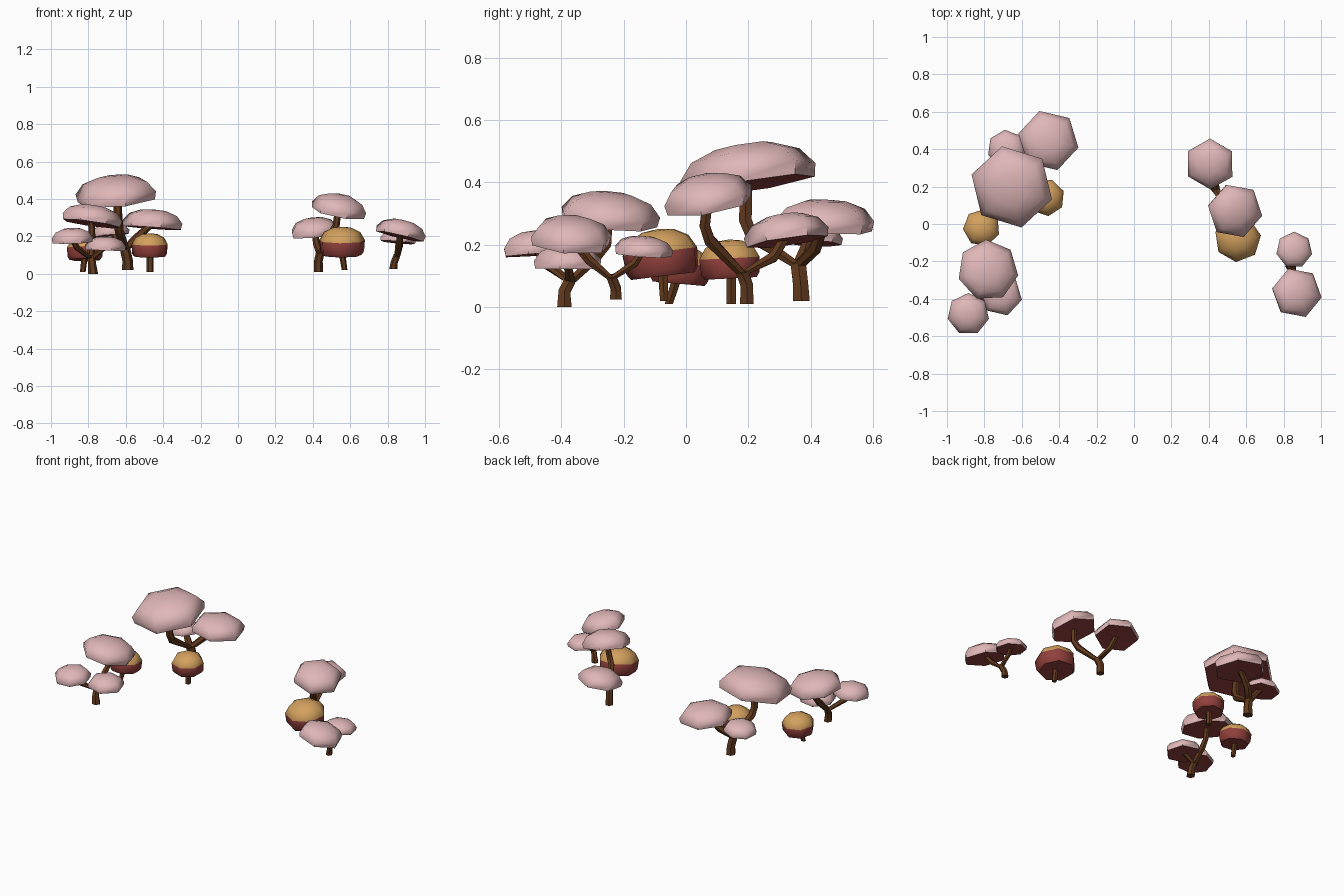
import bpy, bmesh, math
from mathutils import Vector, Matrix

if "Cube" in bpy.data.objects:
    bpy.data.objects.remove(bpy.data.objects["Cube"])


def material(name, rgb):
    m = bpy.data.materials.new(name)
    m.diffuse_color = tuple((c / 255) ** 2.2 for c in rgb) + (1,)
    m.use_nodes = True
    m.node_tree.nodes["Principled BSDF"].inputs["Base Color"].default_value = m.diffuse_color
    return m


PINK = material("pink cap", (223, 181, 182))
RED = material("dark red", (143, 66, 62))
GOLD = material("golden cap", (210, 159, 94))
BROWN = material("brown stem", (98, 60, 35))


def finish(name, bm, mats, angle):
    bmesh.ops.recalc_face_normals(bm, faces=bm.faces)
    me = bpy.data.meshes.new(name)
    bm.to_mesh(me)
    bm.free()
    for m in mats:
        me.materials.append(m)
    ob = bpy.data.objects.new(name, me)
    bpy.context.collection.objects.link(ob)
    bpy.ops.object.select_all(action='DESELECT')
    ob.select_set(True)
    bpy.context.view_layer.objects.active = ob
    bpy.ops.object.shade_smooth_by_angle(angle=math.radians(angle))
    return ob


# Cap: polygonal dome swept from a profile, leaning by (lean x, lean y) degrees
def cap(name, loc, r, h, sides, phase, lean, profile, mats, red_rings):
    bm = bmesh.new()
    rings = []
    for pr, pz in profile:
        rings.append([bm.verts.new((r * pr * math.cos(a), r * pr * math.sin(a), h * pz))
                      for a in (math.radians(phase) + k * math.tau / sides for k in range(sides))])
    under = bm.verts.new((0, 0, h * 0.04))
    top = bm.verts.new((0, 0, h))
    for k in range(sides):
        n = (k + 1) % sides
        bm.faces.new((under, rings[0][n], rings[0][k])).material_index = 1
        for i in range(len(rings) - 1):
            f = bm.faces.new((rings[i][k], rings[i][n], rings[i + 1][n], rings[i + 1][k]))
            f.material_index = 1 if i < red_rings else 0
        bm.faces.new((rings[-1][k], rings[-1][n], top))
    lx, ly = (math.tan(math.radians(v)) for v in lean)
    rot = Vector((0, 0, 1)).rotation_difference(Vector((lx, ly, 1))).to_matrix().to_4x4()
    bm.transform(Matrix.Translation(loc) @ rot)
    finish(name, bm, mats, 50)


# Stem: six-sided tube through points (x, y, z, radius)
def stem(name, points, sides=6):
    bm = bmesh.new()
    pts = [Vector(p[:3]) for p in points]
    rings = []
    for i, p in enumerate(pts):
        d = (pts[min(i + 1, len(pts) - 1)] - pts[max(i - 1, 0)]).normalized()
        if i == 0:
            d = Vector((0, 0, 1))
        q = Vector((0, 0, 1)).rotation_difference(d)
        rings.append([bm.verts.new(p + q @ Vector((math.cos(a), math.sin(a), 0)) * points[i][3])
                      for a in (k * math.tau / sides for k in range(sides))])
    for a, b in zip(rings, rings[1:]):
        for k in range(sides):
            n = (k + 1) % sides
            bm.faces.new((a[k], a[n], b[n], b[k]))
    bm.faces.new(rings[0])
    bm.faces.new(rings[-1])
    finish(name, bm, [BROWN], 40)


TREE_CAP = [(0.96, 0), (1, 0.32), (0.8, 0.72), (0.42, 0.95)]
BUTTON_CAP = [(0.86, 0), (0.96, 0.12), (1, 0.52), (0.8, 0.8), (0.42, 0.96)]

# Pink caps: name, base centre, radius, height, sides, phase, lean
for name, loc, r, h, sides, phase, lean in [
    ("back_left_large_cap", (-0.65, 0.205, 0.39), 0.225, 0.135, 6, 43, (-5, -9)),
    ("back_left_medium_cap", (-0.46, 0.445, 0.245), 0.165, 0.10, 6, 47, (4, 2)),
    ("back_left_small_cap", (-0.68, 0.40, 0.205), 0.103, 0.065, 7, 95, (-6, 3)),
    ("front_left_large_cap", (-0.785, -0.25, 0.268), 0.165, 0.10, 7, 42, (8, 5)),
    ("front_left_outer_cap", (-0.885, -0.48, 0.168), 0.113, 0.078, 7, 90, (-2, -4)),
    ("front_left_inner_cap", (-0.71, -0.38, 0.125), 0.113, 0.075, 6, 47, (2, 0)),
    ("back_right_cap", (0.41, 0.325, 0.21), 0.137, 0.09, 6, 30, (-6, -8)),
    ("back_right_tall_cap", (0.535, 0.075, 0.325), 0.15, 0.10, 6, 49, (11, -10)),
    ("front_right_small_cap", (0.855, -0.14, 0.168), 0.098, 0.06, 7, 90, (5, 4)),
    ("front_right_cap", (0.865, -0.37, 0.2), 0.137, 0.09, 6, 50, (13, 4)),
]:
    cap(name, loc, r, h, sides, phase, lean, TREE_CAP, [PINK, RED], 0)

# Golden button caps with red skirts
for name, loc, r, h, phase, lean in [
    ("left_button_cap", (-0.815, -0.025, 0.075), 0.1, 0.125, 30, (0, 5)),
    ("middle_button_cap", (-0.47, 0.145, 0.092), 0.1, 0.125, 20, (0, -3)),
    ("right_button_cap", (0.555, -0.07, 0.1), 0.125, 0.152, 60, (0, -7)),
]:
    cap(name, loc, r, h, 7, phase, lean, BUTTON_CAP, [GOLD, RED], 2)

# Button stems
stem("left_button_stem", [(-0.83, -0.055, 0.01, 0.015), (-0.82, -0.03, 0.09, 0.017)])
stem("middle_button_stem", [(-0.47, 0.145, 0.01, 0.018), (-0.47, 0.145, 0.11, 0.018)])
stem("right_button_stem", [(0.57, -0.07, 0.02, 0.015), (0.555, -0.075, 0.12, 0.018)])

# Branching stems: trunk points, then one branch per cap
for name, trunk, branches in [
    ("back_left",
     [(-0.59, 0.37, 0.02, 0.031), (-0.59, 0.368, 0.07, 0.028), (-0.605, 0.36, 0.14, 0.028)],
     [[(-0.635, 0.21, 0.23, 0.024), (-0.64, 0.19, 0.28, 0.024), (-0.645, 0.195, 0.41, 0.02)],
      [(-0.545, 0.415, 0.19, 0.022), (-0.47, 0.44, 0.26, 0.018)],
      [(-0.67, 0.395, 0.22, 0.017)]]),
    ("front_left",
     [(-0.775, -0.39, 0.0, 0.027), (-0.78, -0.39, 0.05, 0.022), (-0.785, -0.37, 0.09, 0.021)],
     [[(-0.785, -0.29, 0.16, 0.02), (-0.78, -0.255, 0.2, 0.018), (-0.785, -0.25, 0.28, 0.017)],
      [(-0.86, -0.45, 0.14, 0.017), (-0.885, -0.475, 0.18, 0.014)],
      [(-0.72, -0.38, 0.135, 0.014)]]),
    ("back_right",
     [(0.43, 0.195, 0.01, 0.025), (0.43, 0.195, 0.07, 0.023), (0.44, 0.18, 0.115, 0.023)],
     [[(0.5, 0.075, 0.215, 0.021), (0.525, 0.06, 0.26, 0.019), (0.535, 0.07, 0.34, 0.018)],
      [(0.42, 0.28, 0.16, 0.019), (0.41, 0.32, 0.225, 0.016)]]),
    ("front_right",
     [(0.83, -0.225, 0.025, 0.022), (0.835, -0.225, 0.06, 0.019), (0.85, -0.24, 0.1, 0.018)],
     [[(0.865, -0.31, 0.15, 0.017), (0.865, -0.36, 0.21, 0.016)],
      [(0.855, -0.165, 0.14, 0.015), (0.855, -0.14, 0.18, 0.013)]]),
]:
    stem(name + "_trunk", trunk)
    for i, b in enumerate(branches):
        x, y, z, r = trunk[-1]
        stem(f"{name}_branch_{i + 1}", [(x, y, z - 0.01, r * 0.9)] + b)
